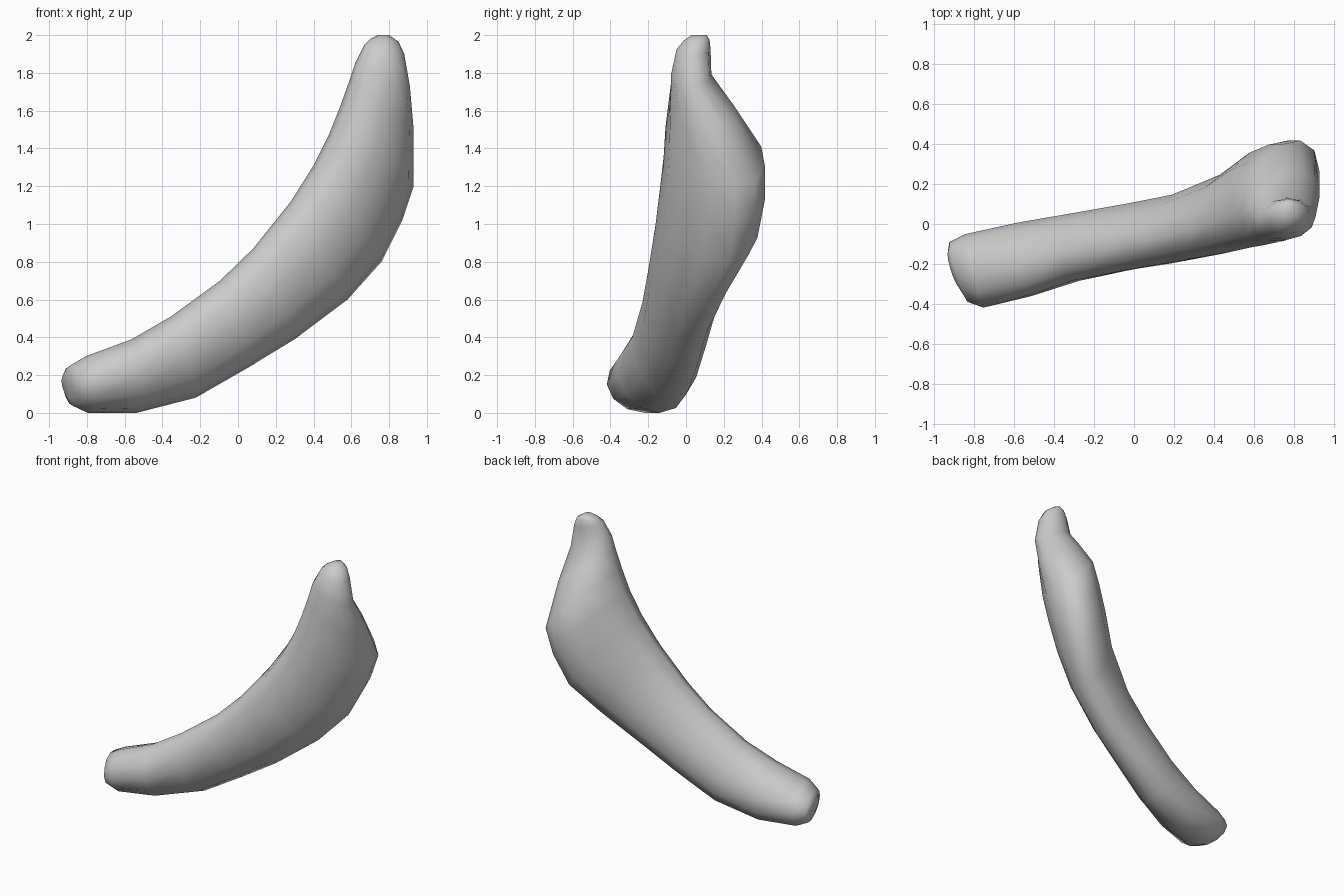
import bpy
import bmesh
import math

cube = bpy.data.objects.get("Cube")
if cube:
    bpy.data.objects.remove(cube, do_unlink=True)

SIDES = 12

# Cross-sections from blunt end to stem:
# inner edge x, z, outer edge x, z, front y, back y, skew, tilt
sections = [
    (-.92, .20, -.89, .08, -.31, -.14, .0, .3),
    (-.89, .25, -.87, .035, -.39, -.09, .0, .3),
    (-.81, .30, -.79, .0, -.42, -.05, .1, .25),
    (-.57, .39, -.53, .0, -.365, .01, .2, .2),
    (-.36, .51, -.22, .08, -.29, .06, .25, .1),
    (-.10, .70, .06, .24, -.235, .11, .3, .1),
    (.08, .87, .30, .39, -.205, .155, .3, .0),
    (.28, 1.12, .58, .60, -.165, .26, .35, .0),
    (.40, 1.31, .76, .80, -.14, .38, .4, .0),
    (.48, 1.47, .87, 1.02, -.12, .42, .4, .0),
    (.54, 1.62, .93, 1.20, -.11, .42, .4, .0),
    (.59, 1.76, .93, 1.50, -.09, .26, .3, .0),
    (.62, 1.85, .91, 1.73, -.08, .135, .1, .0),
    (.67, 1.95, .88, 1.90, -.05, .13, .0, .0),
    (.70, 1.98, .85, 1.965, -.01, .125, .0, .0),
    (.74, 2.0, .80, 2.0, .03, .11, .0, .0),
]


def ring(bm, ux, uz, lx, lz, front, back, skew, tilt):
    """Skewed oval spanning the inner and outer edges of the curve."""
    verts = []
    half = (back - front) / 2
    for i in range(SIDES):
        a = math.tau * i / SIDES
        c, s = math.cos(a), math.sin(a)
        dy = half * (math.sqrt(1 - skew * skew) * s - skew * c)
        x = (ux + lx) / 2 + c * (ux - lx) / 2 - tilt * dy
        z = (uz + lz) / 2 + c * (uz - lz) / 2
        verts.append(bm.verts.new((x, (front + back) / 2 + dy, z)))
    return verts


# Curved fruit body lofted through the cross-sections
bm = bmesh.new()
rings = [ring(bm, *s) for s in sections]
for a, b in zip(rings, rings[1:]):
    for i in range(SIDES):
        j = (i + 1) % SIDES
        bm.faces.new((a[i], a[j], b[j], b[i]))
bm.faces.new(rings[0])
bm.faces.new(rings[-1])
bmesh.ops.recalc_face_normals(bm, faces=bm.faces)
mesh = bpy.data.meshes.new("fruit_body")
bm.to_mesh(mesh)
bm.free()
mesh.shade_smooth()
body = bpy.data.objects.new("fruit_body", mesh)
bpy.context.collection.objects.link(body)

# Plain grey skin
skin = bpy.data.materials.new("light_grey")
skin.use_nodes = True
grey = (.6, .6, .6, 1)
skin.diffuse_color = grey
skin.node_tree.nodes["Principled BSDF"].inputs["Base Color"].default_value = grey
mesh.materials.append(skin)
